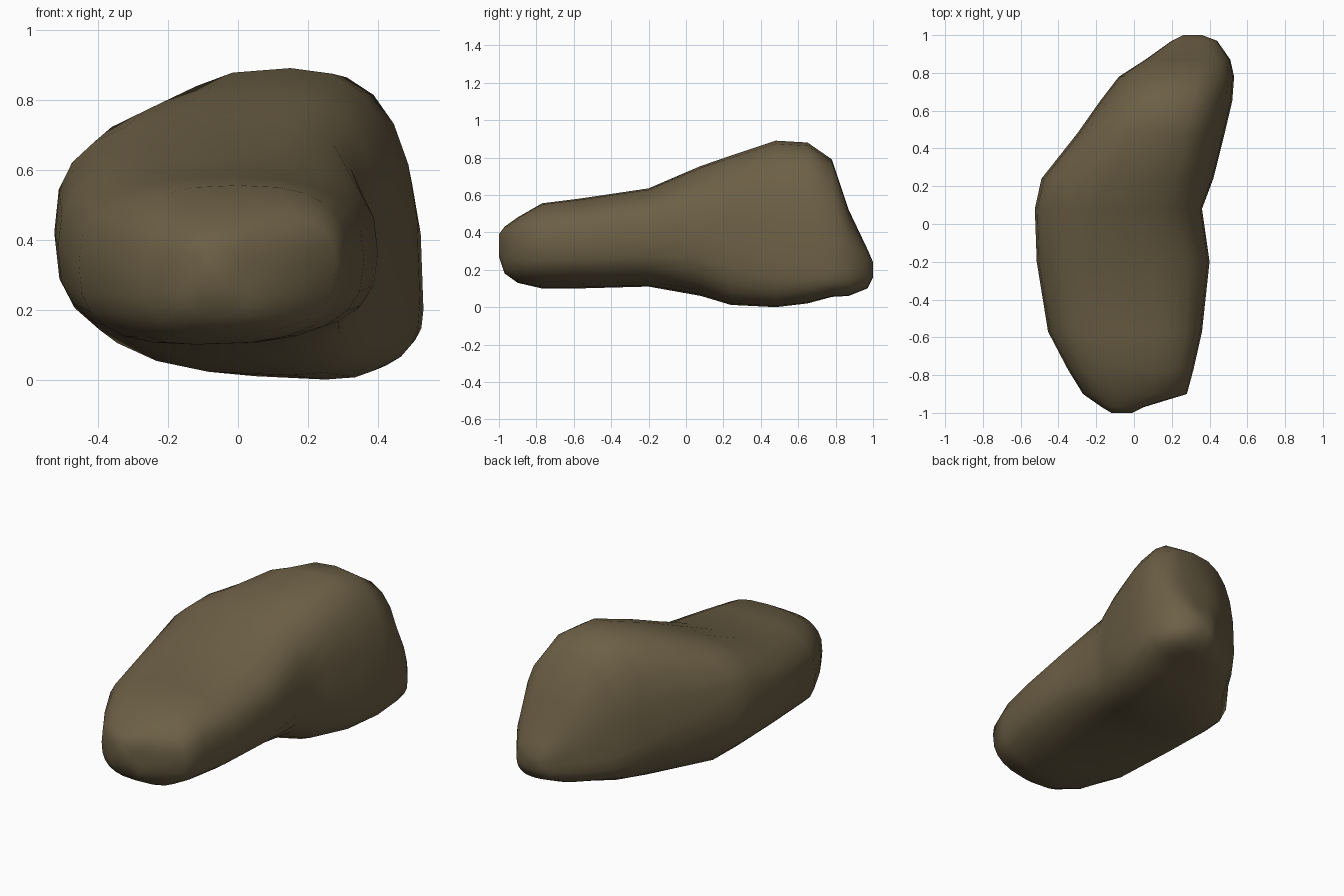
import bpy, bmesh, math

if "Cube" in bpy.data.objects:
    bpy.data.objects.remove(bpy.data.objects["Cube"])

# Cross-sections along y: y, left (x,z), right (x,z), top (x,z), bottom (x,z)
SECTIONS = [
    (-1.00, -.12, .33, -.01, .33, -.07, .39, -.07, .27),
    (-0.97, -.17, .31, .05, .32, -.06, .43, -.06, .18),
    (-0.90, -.27, .30, .28, .33, .00, .48, -.05, .13),
    (-0.77, -.35, .32, .315, .34, .00, .555, -.12, .10),
    (-0.57, -.455, .33, .36, .34, -.02, .58, -.12, .10),
    (-0.20, -.515, .38, .40, .36, -.05, .635, -.10, .11),
    (0.08, -.525, .42, .36, .38, -.02, .755, .05, .06),
    (0.24, -.49, .42, .42, .33, .08, .81, .15, .012),
    (0.48, -.30, .38, .48, .25, .15, .89, .25, .00),
    (0.65, -.18, .30, .52, .22, .19, .88, .28, .02),
    (0.78, -.08, .25, .53, .20, .22, .79, .30, .055),
    (0.87, .06, .22, .51, .20, .27, .52, .31, .06),
    (0.97, .20, .20, .44, .20, .32, .31, .32, .10),
    (1.00, .26, .20, .36, .20, .31, .24, .31, .16),
]
SIDES, POWER = 24, 2.7


def ring(y, xl, zl, xr, zr, xt, zt, xb, zb):
    """Rounded section through the four extreme points."""
    pts = []
    for i in range(SIDES):
        a = 2 * math.pi * i / SIDES
        c = abs(math.cos(a)) ** (2 / POWER)
        s = abs(math.sin(a)) ** (2 / POWER)
        sx, sz = (xr, zr) if math.cos(a) > 0 else (xl, zl)
        ex, ez = (xt, zt) if math.sin(a) > 0 else (xb, zb)
        pts.append((ex + (sx - ex) * c, y, sz + (ez - sz) * s))
    return pts


# Boulder body: loft the sections and close both ends
bm = bmesh.new()
rings = [[bm.verts.new(p) for p in ring(*s)] for s in SECTIONS]
for a, b in zip(rings, rings[1:]):
    for i in range(SIDES):
        j = (i + 1) % SIDES
        bm.faces.new((a[i], a[j], b[j], b[i]))
bm.faces.new(rings[0])
bm.faces.new(rings[-1])
bmesh.ops.recalc_face_normals(bm, faces=bm.faces)
for f in bm.faces:
    f.smooth = True
mesh = bpy.data.meshes.new("boulder")
bm.to_mesh(mesh)
bm.free()

# Stone colour
stone = bpy.data.materials.new("brown stone")
stone.diffuse_color = (0.15, 0.115, 0.06, 1)
stone.use_nodes = True
stone.node_tree.nodes["Principled BSDF"].inputs["Base Color"].default_value = stone.diffuse_color
mesh.materials.append(stone)
boulder = bpy.data.objects.new("boulder", mesh)
bpy.context.collection.objects.link(boulder)
